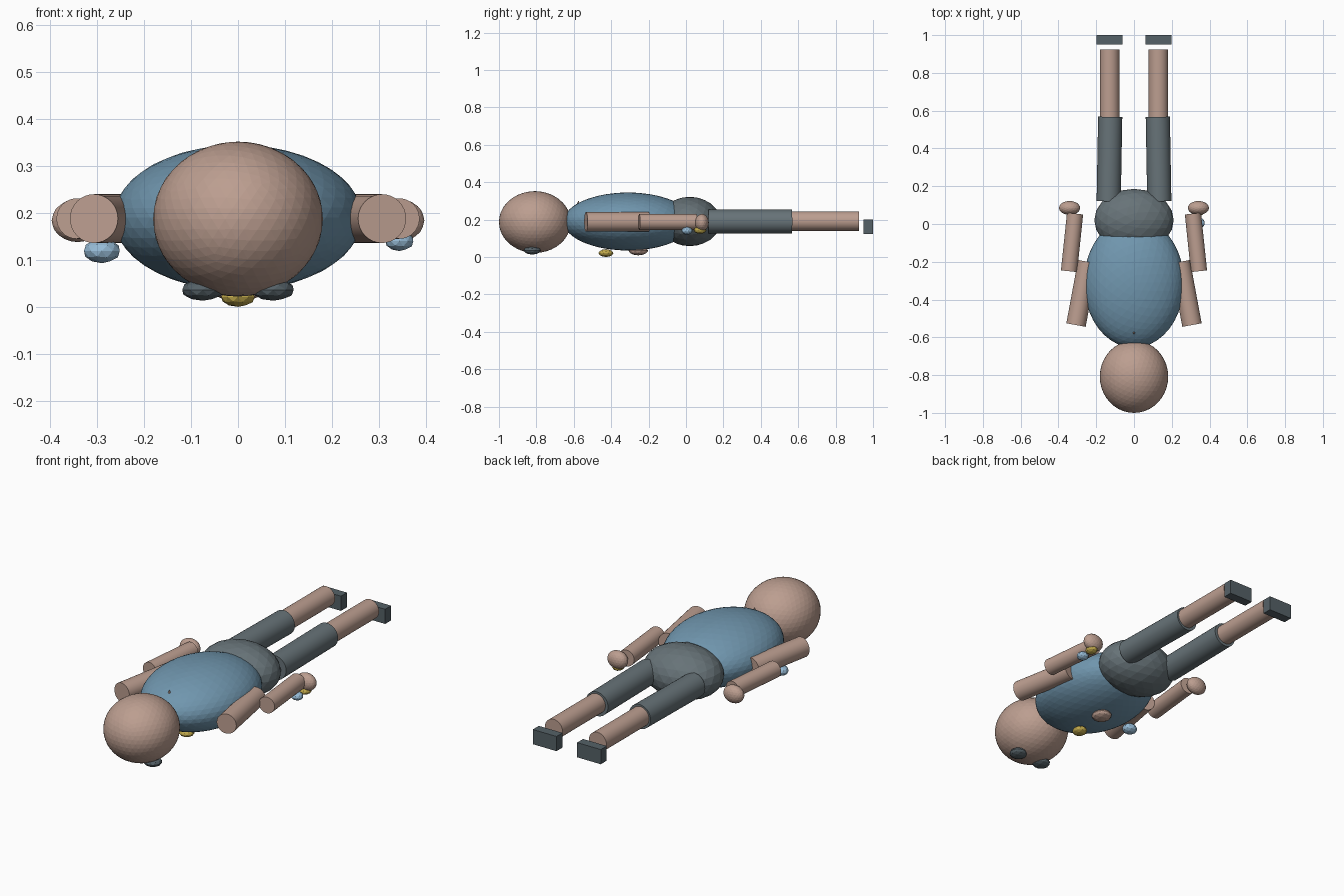
import bpy
from mathutils import Vector

if "Cube" in bpy.data.objects:
    bpy.data.objects.remove(bpy.data.objects["Cube"])


def material(name, rgb):
    m = bpy.data.materials.new(name)
    lin = [((c / 255 + 0.055) / 1.055) ** 2.4 for c in rgb]
    m.diffuse_color = (*lin, 1)
    m.use_nodes = True
    m.node_tree.nodes["Principled BSDF"].inputs["Base Color"].default_value = m.diffuse_color
    return m


SKIN = material("skin", (188, 158, 144))
SHIRT = material("shirt_blue", (112, 150, 174))
SHORTS = material("shorts_grey", (103, 115, 120))
DARK = material("dark_grey", (85, 97, 103))
PALE = material("pale_blue", (150, 187, 214))
YELLOW = material("yellow", (194, 170, 76))


def finish(name, mat):
    o = bpy.context.object
    o.name = name
    o.data.materials.append(mat)
    return o


def blob(name, loc, radii, mat, detail=3):
    """Faceted ellipsoid."""
    bpy.ops.mesh.primitive_ico_sphere_add(subdivisions=detail, radius=1, location=loc)
    o = finish(name, mat)
    o.scale = radii
    return o


def tube(name, a, b, r, mat):
    """Cylinder between two points."""
    a, b = Vector(a), Vector(b)
    bpy.ops.mesh.primitive_cylinder_add(vertices=32, radius=r, depth=(b - a).length,
                                        location=(a + b) / 2)
    o = finish(name, mat)
    o.rotation_euler = (b - a).to_track_quat('Z', 'Y').to_euler()
    bpy.ops.object.shade_smooth_by_angle()
    return o


# body, lying face down with the head towards the front
blob("head", (0, -0.808, 0.187), (0.181, 0.192, 0.165), SKIN, 4)
blob("torso", (0, -0.31, 0.19), (0.265, 0.345, 0.155), SHIRT, 4)
blob("pelvis", (0, 0.02, 0.19), (0.21, 0.166, 0.132), SHORTS, 3)

# small point at the nape
bpy.ops.mesh.primitive_cone_add(vertices=8, radius1=0.018, depth=0.04,
                                location=(0, -0.575, 0.282))
finish("nape", SKIN)

# limbs, mirrored
for side, s in (("left", -1), ("right", 1)):
    tube(side + "_upper_arm", (s * 0.307, -0.535, 0.188), (s * 0.245, -0.2, 0.188), 0.052, SKIN)
    tube(side + "_forearm", (s * 0.344, -0.25, 0.188), (s * 0.312, 0.055, 0.188), 0.043, SKIN)
    blob(side + "_hand", (s * 0.341, 0.085, 0.184), (0.056, 0.037, 0.046), SKIN)
    tube(side + "_shorts_leg", (s * 0.134, 0.12, 0.19), (s * 0.126, 0.567, 0.19), 0.064, SHORTS)
    tube(side + "_shin", (s * 0.129, 0.53, 0.192), (s * 0.129, 0.925, 0.192), 0.052, SKIN)
    bpy.ops.mesh.primitive_cube_add(size=1, location=(s * 0.13, 0.975, 0.161))
    finish(side + "_foot", DARK).scale = (0.139, 0.05, 0.078)
    # dark eyes on the face below
    blob(side + "_eye", (s * 0.075, -0.822, 0.036), (0.046, 0.046, 0.023), DARK, 2)

# buttons and patches on the underside
blob("chest_button", (0, -0.428, 0.024), (0.037, 0.04, 0.021), YELLOW, 2)
blob("belly_patch", (0, -0.255, 0.034), (0.05, 0.053, 0.025), SKIN, 2)
blob("left_arm_patch", (-0.29, -0.38, 0.119), (0.04, 0.037, 0.026), PALE, 2)
blob("right_wrist_patch", (0.344, 0.005, 0.14), (0.031, 0.03, 0.021), PALE, 2)
blob("right_hand_patch", (0.344, 0.075, 0.144), (0.03, 0.034, 0.02), YELLOW, 2)
# lowest point touches the ground
bpy.data.objects["chest_button"].location.z = 0.021
